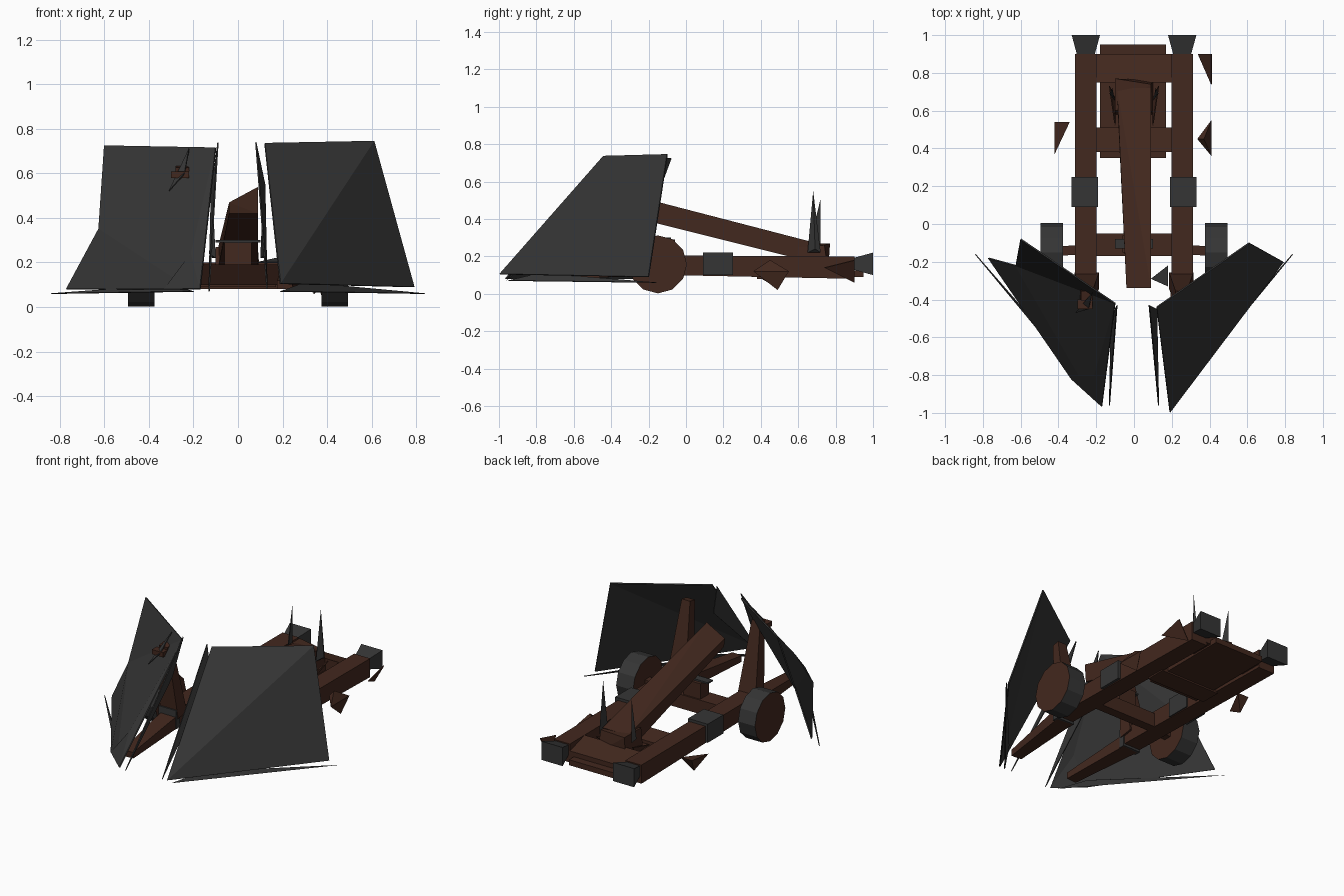
import bpy, bmesh, math
from mathutils import Vector, Matrix

cube = bpy.data.objects.get("Cube")
if cube:
    bpy.data.objects.remove(cube, do_unlink=True)


def material(name, rgb):
    m = bpy.data.materials.new(name)
    m.use_nodes = True
    m.diffuse_color = (*rgb, 1)
    bsdf = m.node_tree.nodes["Principled BSDF"]
    bsdf.inputs["Base Color"].default_value = (*rgb, 1)
    bsdf.inputs["Roughness"].default_value = 0.9
    return m


WOOD = material("dark_wood", (0.055, 0.021, 0.013))
IRON = material("dark_iron", (0.036, 0.036, 0.036))


def finish(name, bm, *mats):
    bmesh.ops.recalc_face_normals(bm, faces=bm.faces)
    mesh = bpy.data.meshes.new(name)
    bm.to_mesh(mesh)
    bm.free()
    for m in mats:
        mesh.materials.append(m)
    ob = bpy.data.objects.new(name, mesh)
    bpy.context.collection.objects.link(ob)
    return ob


def hull(name, points, mat):
    """Solid wrapped around a handful of points."""
    bm = bmesh.new()
    for p in points:
        bm.verts.new(p)
    bmesh.ops.convex_hull(bm, input=bm.verts)
    return finish(name, bm, mat)


def box(name, x, y, z, mat):
    return hull(name, [(a, b, c) for a in x for b in y for c in z], mat)


def crossbeam(name, half, profile, mat):
    """Bar across the frame with a (y, z) cross-section."""
    return hull(name, [(x, y, z) for x in (-half, half) for y, z in profile], mat)


def beam(name, p0, p1, size0, size1, mat):
    """Tapered bar between two points; sizes are (width, height)."""
    p0, p1 = Vector(p0), Vector(p1)
    d = (p1 - p0).normalized()
    side = d.cross(Vector((0, 0, 1))).normalized()
    up = side.cross(d)
    pts = [p + side * w * i / 2 + up * h * j / 2
           for p, (w, h) in ((p0, size0), (p1, size1))
           for i in (-1, 1) for j in (-1, 1)]
    return hull(name, pts, mat)


def sheet(name, points, faces, mat, thick=0.008):
    """Thin plate made of a few corner points."""
    bm = bmesh.new()
    vs = [bm.verts.new(p) for p in points]
    for f in faces:
        bm.faces.new([vs[i] for i in f])
    ob = finish(name, bm, mat)
    mod = ob.modifiers.new("thickness", 'SOLIDIFY')
    mod.thickness = thick
    mod.offset = 0
    return ob


def sliver(name, points, mat):
    return sheet(name, points, [(0, 1, 2)], mat, 0.006)


# Front shields: one flat, one dented
sheet("left_shield",
      [(.12, -.44, .735), (.61, -.10, .745), (.79, -.20, .09), (.19, -.995, .105)],
      [(0, 1, 3), (1, 2, 3)], IRON)
sheet("right_shield",
      [(-.10, -.42, .715), (-.60, -.08, .725), (-.625, -.22, .35), (-.77, -.18, .08),
       (-.33, -.82, .08), (-.17, -.965, .08), (-.21, -.80, .24), (-.29, -.80, .13)],
      [(0, 1, 2), (0, 2, 7, 6), (2, 3, 4, 7), (4, 5, 6, 7), (0, 6, 5)], IRON)

# Torn shield edges
sliver("left_shield_inner_edge", [(.08, -.43, .74), (.12, -.45, .55), (.13, -.96, .08)], IRON)
sliver("left_shield_lower_edge", [(.19, -.95, .07), (.84, -.16, .06), (.30, -.78, .11)], IRON)
sliver("right_shield_inner_edge", [(-.09, -.43, .74), (-.12, -.50, .50), (-.13, -.96, .07)], IRON)
sliver("right_shield_lower_edge", [(-.84, -.16, .06), (-.20, -.93, .07), (-.30, -.78, .10)], IRON)
sliver("right_shield_tear", [(-.22, -.36, .71), (-.31, -.47, .52), (-.24, -.45, .60)], IRON)
box("right_shield_peg", (-.30, -.22), (-.45, -.40), (.58, .61), WOOD)

# Mirrored frame parts
for s, side in ((1, "left"), (-1, "right")):
    beam(side + "_rail", (s * .255, -.34, .155), (s * .255, .90, .14),
         (.115, .10), (.115, .12), WOOD)
    box(side + "_rail_band", (s * .19, s * .33), (.09, .25), (.10, .22), IRON)
    box(side + "_front_band", (s * .19, s * .315), (-.36, -.32), (.09, .21), IRON)
    hull(side + "_rail_cap",
         [(s * x, 1.0, z) for x in (.18, .33) for z in (.10, .22)] +
         [(s * x, .89, z) for x in (.21, .30) for z in (.13, .19)], IRON)
    beam(side + "_shield_post", (s * .25, -.30, .16), (s * .25, -.38, .63),
         (.13, .09), (.06, .05), WOOD)
    beam(side + "_shield_foot", (s * .25, -.33, .13), (s * .21, -.82, .10),
         (.11, .08), (.07, .04), WOOD)
    # Tall iron slivers beside the arm pivot
    hull(side + "_pivot_spike",
         [(s * .10, .65, .22), (s * .115, .72, .22), (s * .13, .69, .24),
          (s * .115, .70 - s * .02, .53 + s * .02)], IRON)
    sliver(side + "_arm_guide", [(s * .13, .73, .20), (s * .10, .52, .13), (s * .10, .66, .13)], WOOD)

    # Front wheel: wooden faces, iron tread
    bm = bmesh.new()
    turn = Matrix.Translation((s * .435, -.15, .157)) @ Matrix.Rotation(math.pi / 2, 4, 'Y')
    bmesh.ops.create_cone(bm, cap_ends=True, segments=12, radius1=.155, radius2=.155,
                          depth=.12, matrix=turn)
    bm.normal_update()
    for f in bm.faces:
        f.material_index = 0 if abs(f.normal.x) > .5 else 1
    finish(side + "_wheel", bm, WOOD, IRON)
    beam(side + "_axle_end", (s * .20, -.13, .15), (s * .49, -.15, .155),
         (.05, .05), (.05, .05), WOOD)

# Cross members and floor
crossbeam("front_crossbeam", .21, [(-.17, .19), (-.05, .19), (-.11, .10), (-.05, .10)], WOOD)
box("latch_block", (-.06, .06), (-.15, -.06), (.19, .29), WOOD)
box("latch_plate", (-.10, .10), (-.13, -.08), (.29, .30), IRON)
crossbeam("middle_crossbeam", .21, [(.38, .165), (.51, .145), (.38, .08), (.51, .08)], WOOD)
crossbeam("rear_crossbeam", .21, [(.75, .20), (.90, .155), (.75, .10), (.90, .10)], WOOD)
box("floor_panel", (-.18, .17), (.35, .95), (.09, .125), WOOD)

# Throwing arm, twisted toward its raised end, and its pivot block
hull("throwing_arm",
     [(-.04, -.34, .47), (.09, -.34, .54), (-.04, -.33, .42), (.09, -.33, .42),
      (-.09, .72, .265), (.09, .72, .265), (-.09, .67, .17), (.09, .67, .17)], WOOD)
hull("arm_pivot_block",
     [(-.10, .77, .27), (.09, .74, .26), (-.10, .60, .27), (.09, .60, .25)] +
     [(x, y, .12) for x in (-.10, .10) for y in (.58, .76)], WOOD)
sliver("loose_iron_scrap", [(.09, -.29, .20), (.18, -.22, .22), (.18, -.33, .20)], IRON)

# Remains of the rear wheels
hull("left_rear_wheel_shard", [(.335, .45, .14), (.41, .55, .12), (.41, .36, .12),
                               (.39, .49, .02), (.37, .45, .18)], WOOD)
hull("right_rear_wheel_shard", [(-.34, .54, .12), (-.42, .54, .12), (-.42, .37, .10),
                                (-.40, .49, .03)], WOOD)
sliver("left_rear_wheel_splinter", [(.34, .90, .06), (.41, .90, .18), (.41, .74, .14)], WOOD)
